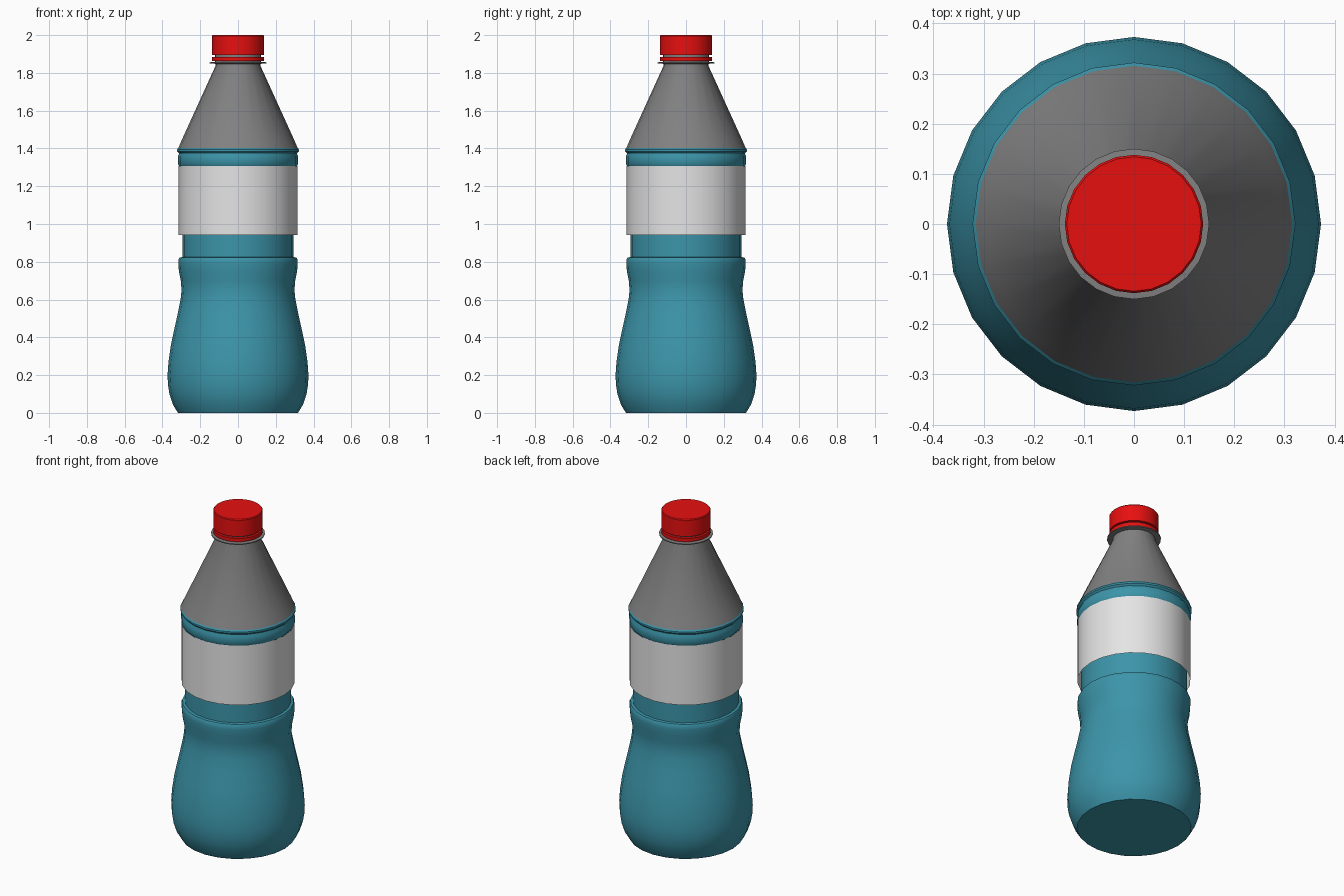
import bpy, bmesh, math

if "Cube" in bpy.data.objects:
    bpy.data.objects.remove(bpy.data.objects["Cube"])

SIDES = 24


def material(name, rgb):
    m = bpy.data.materials.new(name)
    m.diffuse_color = (*rgb, 1)
    m.use_nodes = True
    m.node_tree.nodes["Principled BSDF"].inputs["Base Color"].default_value = m.diffuse_color
    return m


TEAL = material("teal", (0.045, 0.30, 0.40))
GREY = material("grey", (0.22, 0.22, 0.22))
WHITE = material("light_grey", (0.78, 0.78, 0.78))
RED = material("red", (0.80, 0.005, 0.005))


def lathe(name, profile, mat, cap_bottom=False, cap_top=False):
    """Revolve (radius, height) points about z."""
    bm = bmesh.new()
    rings = []
    for r, z in profile:
        rings.append([bm.verts.new((r * math.cos(2 * math.pi * i / SIDES),
                                    r * math.sin(2 * math.pi * i / SIDES), z))
                      for i in range(SIDES)])
    for a, b in zip(rings, rings[1:]):
        for i in range(SIDES):
            j = (i + 1) % SIDES
            bm.faces.new((a[i], a[j], b[j], b[i]))
    if cap_bottom:
        bm.faces.new(rings[0][::-1])
    if cap_top:
        bm.faces.new(rings[-1])
    me = bpy.data.meshes.new(name)
    bm.to_mesh(me)
    bm.free()
    me.materials.append(mat)
    ob = bpy.data.objects.new(name, me)
    bpy.context.collection.objects.link(ob)
    bpy.ops.object.select_all(action='DESELECT')
    ob.select_set(True)
    bpy.context.view_layer.objects.active = ob
    bpy.ops.object.shade_smooth_by_angle(angle=math.radians(35))
    return ob


# Teal body: bulged base, waist, recessed label band, shoulder rings
lathe("bottle_body", [
    (0.318, 0.0), (0.345, 0.045), (0.363, 0.10), (0.371, 0.15), (0.373, 0.20),
    (0.368, 0.27), (0.355, 0.36), (0.338, 0.44), (0.318, 0.53), (0.304, 0.60),
    (0.299, 0.65), (0.303, 0.70), (0.313, 0.75), (0.316, 0.79), (0.316, 0.81),
    (0.310, 0.822), (0.295, 0.825), (0.295, 1.30), (0.310, 1.305), (0.317, 1.315),
    (0.317, 1.36), (0.312, 1.37), (0.312, 1.375), (0.322, 1.385), (0.322, 1.395),
    (0.314, 1.405)],
    TEAL, cap_bottom=True)

# Wrapped label, an open sleeve
lathe("label", [(0.315, 0.943), (0.315, 1.308)], WHITE)

# Grey cone, neck flange and neck
lathe("bottle_neck", [
    (0.316, 1.402), (0.300, 1.44), (0.120, 1.835), (0.120, 1.848), (0.150, 1.850),
    (0.150, 1.856), (0.122, 1.858), (0.122, 1.92)], GREY, cap_top=True)

# Tamper ring and screw cap
lathe("cap_ring", [(0.122, 1.863), (0.138, 1.863), (0.138, 1.884), (0.122, 1.884)], RED)
lathe("cap", [(0.122, 1.895), (0.138, 1.895), (0.138, 1.995), (0.134, 2.0)],
      RED, cap_bottom=True, cap_top=True)
